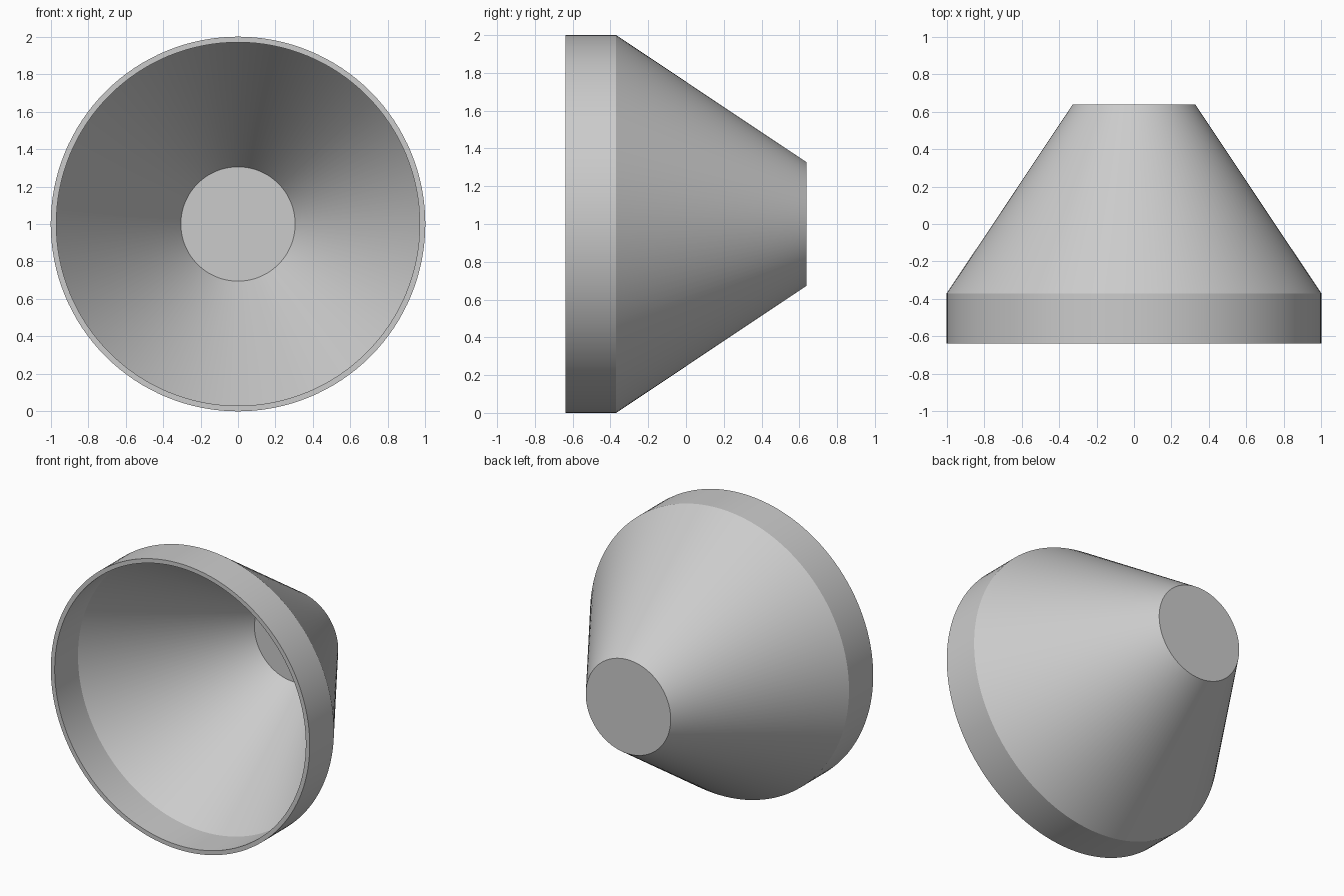
import bpy
import bmesh
from math import radians, tau
from mathutils import Vector

cube = bpy.data.objects.get("Cube")
if cube:
    bpy.data.objects.remove(cube, do_unlink=True)

SEGMENTS = 128
FRONT, SHOULDER, BACK = -0.637, -0.37, 0.637
RIM, NECK, WALL = 1.0, 0.328, 0.03

# Material
grey = bpy.data.materials.new("plain grey")
grey.use_nodes = True
colour = (0.6, 0.6, 0.6, 1)
grey.diffuse_color = colour
grey.node_tree.nodes["Principled BSDF"].inputs["Base Color"].default_value = colour

# Wall section as (radius, depth): outside from the closed back to the rim, then inside
profile = [
    (0, BACK), (NECK, BACK), (RIM, SHOULDER), (RIM, FRONT),
    (RIM - WALL, FRONT), (RIM - WALL, SHOULDER - 0.01),
    (0.305, BACK - 0.02), (0, BACK - 0.02),
]

# Hollow cone shell, turned around the front-to-back axis
bm = bmesh.new()
verts = [bm.verts.new((r, y, 0)) for r, y in profile]
edges = [bm.edges.new(pair) for pair in zip(verts, verts[1:])]
bmesh.ops.spin(bm, geom=verts + edges, cent=(0, 0, 0), axis=Vector((0, 1, 0)),
               angle=tau, steps=SEGMENTS, use_duplicate=False)
bmesh.ops.remove_doubles(bm, verts=bm.verts, dist=0.0005)
bmesh.ops.recalc_face_normals(bm, faces=bm.faces)

mesh = bpy.data.meshes.new("hollow_cone_shell")
bm.to_mesh(mesh)
bm.free()
mesh.materials.append(grey)
shell = bpy.data.objects.new("hollow_cone_shell", mesh)
shell.location.z = RIM
bpy.context.collection.objects.link(shell)

# Smooth round walls with crisp rim, shoulder and back edges
bpy.ops.object.select_all(action="DESELECT")
shell.select_set(True)
bpy.context.view_layer.objects.active = shell
bpy.ops.object.shade_smooth_by_angle(angle=radians(30))
